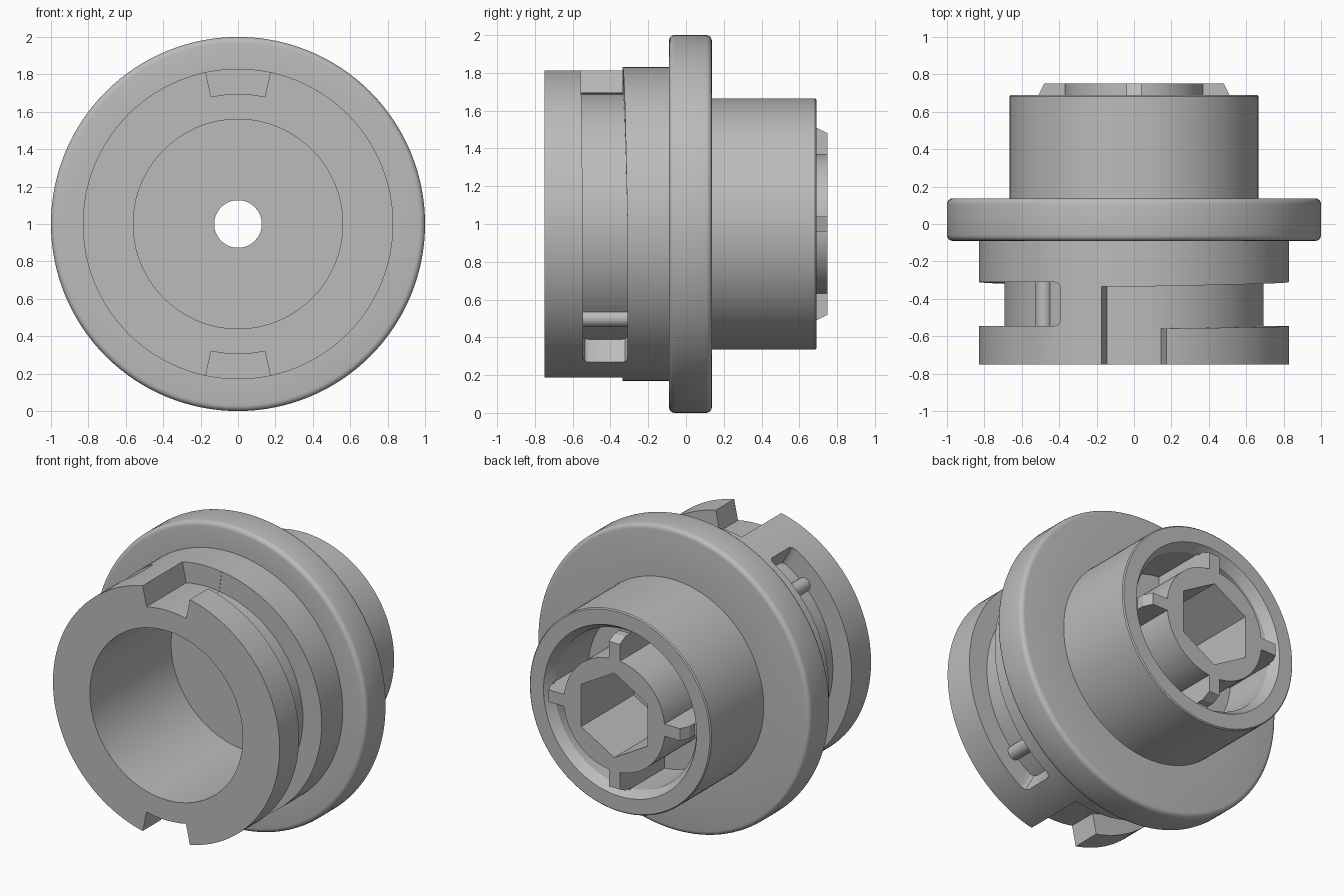
import bpy, bmesh, math
from mathutils import Matrix, Vector

if "Cube" in bpy.data.objects:
    bpy.data.objects.remove(bpy.data.objects["Cube"])

grey = bpy.data.materials.new("plain_grey")
grey.use_nodes = True
colour = (0.5, 0.5, 0.5, 1)
grey.diffuse_color = colour
grey.node_tree.nodes["Principled BSDF"].inputs["Base Color"].default_value = colour

STEPS = 128
AXIS_Z = 1.0


def polar(r, y, t):
    """Point at radius r and angle t around the horizontal axis."""
    return Vector((r * math.cos(t), y, AXIS_Z + r * math.sin(t)))


def finish(name, bm):
    bmesh.ops.recalc_face_normals(bm, faces=bm.faces)
    mesh = bpy.data.meshes.new(name)
    bm.to_mesh(mesh)
    bm.free()
    mesh.materials.append(grey)
    obj = bpy.data.objects.new(name, mesh)
    bpy.context.collection.objects.link(obj)
    return obj


def bridge(bm, rings, closed):
    """Skin a row of equal loops, joined in a circle or capped at the ends."""
    n = len(rings[0])
    for i in range(len(rings) if closed else len(rings) - 1):
        a, b = rings[i], rings[(i + 1) % len(rings)]
        for j in range(n):
            k = (j + 1) % n
            bm.faces.new((a[j], a[k], b[k], b[j]))
    if not closed:
        bm.faces.new(rings[0])
        bm.faces.new(rings[-1])


def sweep(name, sections, closed=False):
    """sections: list of (angle, [(radius, y), ...])"""
    bm = bmesh.new()
    rings = [[bm.verts.new(polar(r, y, t)) for r, y in pts] for t, pts in sections]
    bridge(bm, rings, closed)
    return finish(name, bm)


def activate(obj):
    bpy.ops.object.select_all(action='DESELECT')
    obj.select_set(True)
    bpy.context.view_layer.objects.active = obj


def cut(obj, cutter):
    mod = obj.modifiers.new("cut", 'BOOLEAN')
    mod.operation = 'DIFFERENCE'
    mod.solver = 'EXACT'
    mod.object = cutter
    activate(obj)
    bpy.ops.object.modifier_apply(modifier=mod.name)
    bpy.data.objects.remove(cutter)


def smooth(obj):
    activate(obj)
    bpy.ops.object.shade_smooth_by_angle(angle=math.radians(30))


def fillet(r, y, start, size=0.03):
    """Quarter round in the profile, centred at (r, y)."""
    return [(r + size * math.cos(a), y + size * math.sin(a))
            for a in (math.radians(start + 22.5 * i) for i in range(5))]


# Turned body: front bore, flange, rear barrel, ring recess and hub
profile = [(0.127, 0.10), (0.56, 0.10), (0.56, -0.75), (0.83, -0.75), (0.83, -0.09)]
profile += fillet(0.97, -0.06, -90) + fillet(0.97, 0.107, 0)
profile += [(0.665, 0.137), (0.665, 0.683), (0.658, 0.69), (0.56, 0.69),
            (0.52, 0.63), (0.52, 0.28), (0.37, 0.28), (0.37, 0.75), (0.127, 0.75)]
body = sweep("coupling_body",
             [(2 * math.pi * i / STEPS, profile) for i in range(STEPS)], closed=True)

# Hexagonal socket in the hub
hexagon = bmesh.new()
rings = [[hexagon.verts.new(polar(0.28, y, math.radians(90 + 60 * i))) for i in range(6)]
         for y in (0.2, 0.8)]
bridge(hexagon, rings, False)
cut(body, finish("hex_cutter", hexagon))


# Bayonet slots: entry from the front, then a slightly rising groove
def band(r, front, back):
    return [(r, front), (0.9, front), (0.9, back), (r, back)]


def groove_section(deg, inset):
    rise = min(1, (90 - deg) / 90)
    return band(0.693, -0.56 + 0.014 * rise + inset, -0.335 + 0.025 * rise - inset)


stations = [(d, 0) for d in range(82, -60, -3)]
stations += [(-60.2, 0.004), (-61.2, 0.012), (-61.8, 0.03)]
for turn in (0, 180):
    entry = [(math.radians(d + turn), band(0.695, -0.8, -0.335)) for d in range(78, 103, 3)]
    cut(body, sweep("entry_cutter", entry))
    groove = [(math.radians(d + turn), groove_section(d, s)) for d, s in stations]
    cut(body, sweep("groove_cutter", groove))
smooth(body)

# Detent bump near the closed end of each groove
for side, turn in (("left", 0), ("right", 180)):
    bm = bmesh.new()
    bmesh.ops.create_cone(bm, cap_ends=True, segments=24, radius1=0.045, radius2=0.045,
                          depth=0.24)
    place = Matrix.Translation(polar(0.695, -0.429, math.radians(turn - 46)))
    bmesh.ops.transform(bm, matrix=place @ Matrix.Rotation(math.pi / 2, 4, 'X'), verts=bm.verts)
    smooth(finish(side + "_detent", bm))

# Four ribs between hub and barrel wall
rib = [(0.35, 0.27), (0.54, 0.27), (0.54, 0.64), (0.51, 0.64),
       (0.51, 0.69), (0.48, 0.75), (0.35, 0.75)]
for i, side in enumerate(("left", "top", "right", "bottom")):
    bm = bmesh.new()
    loops = [[bm.verts.new((r, y, w)) for r, y in rib] for w in (-0.04, 0.04)]
    bridge(bm, loops, False)
    spin = Matrix.Translation((0, 0, AXIS_Z)) @ Matrix.Rotation(-i * math.pi / 2, 4, 'Y')
    bmesh.ops.transform(bm, matrix=spin, verts=bm.verts)
    finish(side + "_rib", bm)
